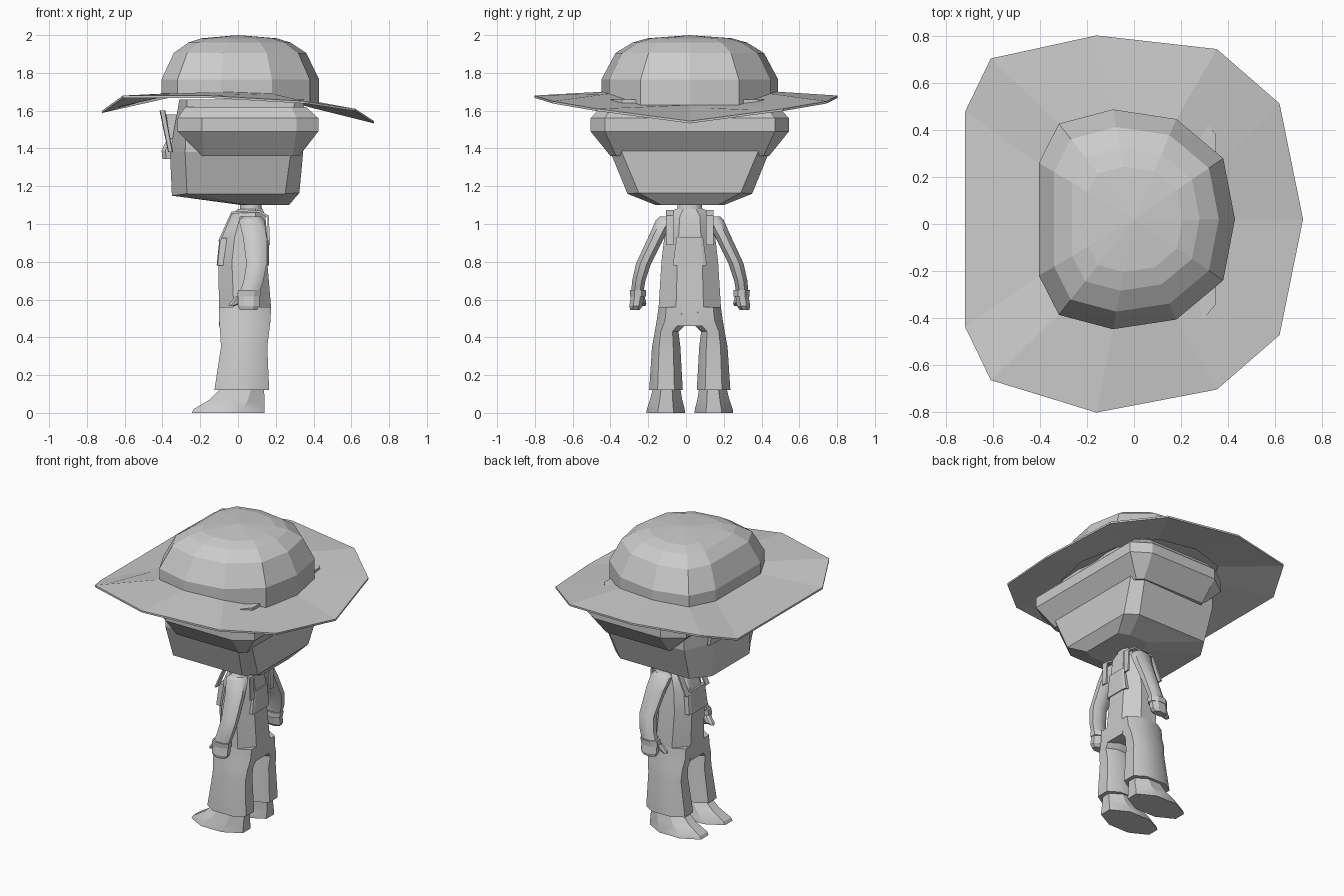
import bpy, bmesh, math
from mathutils import Vector

cube = bpy.data.objects.get("Cube")
if cube:
    bpy.data.objects.remove(cube, do_unlink=True)

# One plain grey for the whole figure
GREY = (0.6, 0.6, 0.6, 1)
grey = bpy.data.materials.new("plain_grey")
grey.use_nodes = True
grey.diffuse_color = GREY
grey.node_tree.nodes["Principled BSDF"].inputs["Base Color"].default_value = GREY

MID = 0.02      # the body's middle plane in y


def loft(name, rings, smooth=None, closed=False):
    """Skin a list of equal-length rings; a one-point ring is an apex."""
    bm = bmesh.new()
    loops = [[bm.verts.new(p) for p in ring] for ring in rings]
    pairs = list(zip(loops, loops[1:]))
    if closed:
        pairs.append((loops[-1], loops[0]))
    for low, high in pairs:
        n = len(low)
        for i in range(n):
            j = (i + 1) % n
            if len(high) == 1:
                bm.faces.new((low[i], low[j], high[0]))
            else:
                bm.faces.new((low[i], low[j], high[j], high[i]))
    if not closed:
        for end in (loops[0], loops[-1]):
            if len(end) > 2:
                bm.faces.new(end)
    bmesh.ops.recalc_face_normals(bm, faces=bm.faces)
    mesh = bpy.data.meshes.new(name)
    bm.to_mesh(mesh)
    bm.free()
    mesh.materials.append(grey)
    obj = bpy.data.objects.new(name, mesh)
    bpy.context.collection.objects.link(obj)
    if smooth:
        bpy.ops.object.select_all(action='DESELECT')
        obj.select_set(True)
        bpy.context.view_layer.objects.active = obj
        bpy.ops.object.shade_smooth_by_angle(angle=math.radians(smooth))
    return obj


def mirrored(half, z):
    """Ring from (x, half width) points; z is one height or one per point."""
    zs = z if isinstance(z, (list, tuple)) else [z] * len(half)
    pts = [(x, h, k) for (x, h), k in zip(half, zs)]
    left = [(x, MID * (h < 0.75) + h, k) for x, h, k in pts]
    right = [(x, MID * (h < 0.75) - h, k) for x, h, k in reversed(pts) if h]
    return left + right


def octagon(x0, x1, y0, y1, z, side=1, cut=0.28):
    """Chamfered rectangle at height z, y measured from the middle plane."""
    a, b = (x1 - x0) * cut, (y1 - y0) * cut
    pts = [(x0 + a, y0), (x1 - a, y0), (x1, y0 + b), (x1, y1 - b),
           (x1 - a, y1), (x0 + a, y1), (x0, y1 - b), (x0, y0 + b)]
    return [(x, MID + side * y, z) for x, y in pts]


def sections(name, rows, side=1, smooth=None, cut=0.28):
    return loft(name, [octagon(*row, side, cut) for row in rows], smooth)


# Hat: one lofted crown and a drooping brim
brim = [(-.72, .457), (-.61, .685), (-.16, .803), (.353, .725), (.62, .493), (.72, 0)]
brim_z = [1.60, 1.68, 1.68, 1.65, 1.61, 1.545]
base = [(-.405, .24), (-.32, .407), (-.09, .468), (.18, .427), (.38, .26), (.43, 0)]
base_z = [1.69, 1.69, 1.70, 1.69, 1.63, 1.63]


def scaled(s):
    return [(x * s, h * s) for x, h in base]


crown_levels = [(1, 1.765), (.84, 1.905), (.65, 1.96), (.48, 1.983)]
loft("hat_crown", [mirrored(base, base_z)]
     + [mirrored(scaled(s), z) for s, z in crown_levels] + [[(0, MID, 2)]])


def lower(zs):
    return [z - 0.012 for z in zs]


loft("hat_brim", [mirrored(base, base_z), mirrored(brim, brim_z),
                  mirrored(brim, lower(brim_z)), mirrored(base, lower(base_z))], closed=True)

# Head with a flat chin
loft("head", [
    mirrored([(.02, .1), (.06, .18), (.2, .18), (.27, .15)], 1.10),
    mirrored([(-.35, .2), (-.27, .33), (.25, .33), (.325, .27)], [1.15, 1.16, 1.16, 1.165]),
    mirrored([(-.36, .2), (-.28, .4), (.28, .42), (.345, .36)], 1.38),
    mirrored([(-.31, .2), (-.27, .4), (.3, .42), (.35, .36)], 1.66)])

# Hair band around the sides and back
loft("hair", [
    mirrored([(-.19, .39), (-.18, .42), (.29, .42), (.325, .39)], 1.36),
    mirrored([(-.32, .43), (-.19, .525), (.31, .525), (.425, .45)], 1.49),
    mirrored([(-.32, .43), (-.19, .525), (.31, .525), (.425, .45)], 1.56),
    mirrored([(-.28, .4), (-.17, .47), (.28, .47), (.36, .41)], 1.62)])

# Nose
sections("nose", [(-.40, -.33, -.035, .035, 1.345), (-.405, -.33, -.04, .04, 1.39),
                  (-.37, -.3, -.025, .025, 1.46)])

# Torso and neck
sections("torso", [
    (-.10, .17, -.17, .17, .46), (-.10, .175, -.165, .165, .56),
    (-.105, .155, -.15, .15, .80), (-.085, .155, -.135, .135, .93),
    (-.04, .145, -.12, .12, 1.04), (0, .13, -.075, .075, 1.08)], smooth=35)
sections("neck", [(.01, .13, -.07, .07, 1.05), (.01, .12, -.06, .06, 1.14)], smooth=50)

# Raised bib and back panel of the overalls
sections("bib", [(-.113, -.06, -.10, .10, .78), (-.098, -.05, -.09, .09, .925)], cut=.1)
sections("back_panel", [(.1, .163, -.09, .09, .78), (.1, .163, -.07, .07, .93)], cut=.1)

for side, label in ((1, "far"), (-1, "near")):
    # Trouser leg
    sections(label + "_leg", [
        (-.125, .165, .037, .215, .12), (-.09, .155, .05, .20, .35),
        (-.095, .165, .06, .185, .43), (-.10, .172, 0, .175, .49),
        (-.10, .175, 0, .165, .56)], side, 40, .25)
    # Shoe
    sections(label + "_shoe", [
        (-.245, .14, .025, .23, 0), (-.235, .14, .027, .227, .02),
        (-.15, .14, .04, .21, .07), (-.09, .138, .05, .195, .13)], side, 30, .3)
    # Sleeve
    sections(label + "_arm", [
        (.01, .115, .245, .31, .64), (.03, .135, .235, .305, .70),
        (.045, .152, .205, .285, .79), (.025, .15, .13, .215, .94),
        (.005, .14, .085, .18, 1.02), (.03, .12, .08, .16, 1.04)], side, 40)
    # Cuff, hand and thumb
    sections(label + "_cuff", [(-.005, .12, .232, .315, .615),
                               (0, .122, .232, .318, .65)], side)
    sections(label + "_hand", [(.01, .10, .265, .315, .545), (0, .115, .25, .32, .565),
                               (0, .115, .24, .31, .63)], side)
    sections(label + "_thumb", [(-.05, -.02, .235, .265, .565), (-.045, .02, .23, .27, .58),
                                (-.01, .04, .24, .28, .62)], side)

    # Strap over the shoulder
    path = [(.158, .89), (.155, 1.035), (.11, 1.062), (-.03, 1.055), (-.092, .91)]
    centre = Vector((.04, .9))
    strap = []
    for x, z in path:
        out = (Vector((x, z)) - centre).normalized() * 0.012
        a, b = MID + side * .085, MID + side * .125
        strap.append([(x, a, z), (x, b, z),
                      (x + out.x, b, z + out.y), (x + out.x, a, z + out.y)])
    loft(label + "_strap", strap)

    # Leaning eye plate
    lens = [(-.37, -.345, 1.38), (-.415, -.385, 1.6)]
    sections(label + "_eye", [(x0, x1, .06, .25, z) for x0, x1, z in lens], side, None, .12)
    sections(label + "_eye_mount", [(-.37, -.28, .12, .19, 1.45),
                                    (-.39, -.28, .12, .19, 1.58)], side, None, .1)
